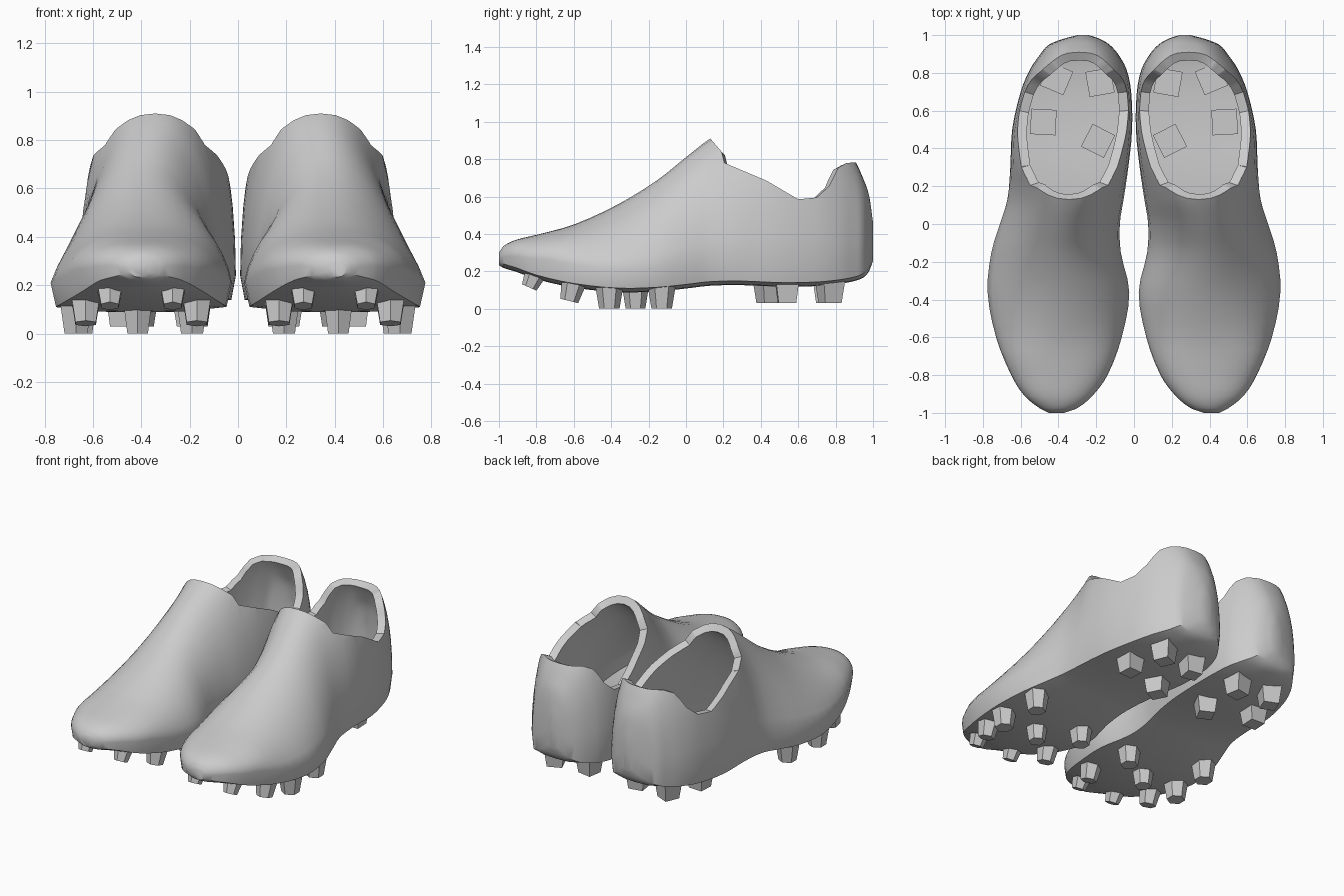
import bpy, bmesh, math
from mathutils import Matrix, Vector

cube = bpy.data.objects.get("Cube")
if cube:
    bpy.data.objects.remove(cube, do_unlink=True)

grey = bpy.data.materials.new("plain_grey")
grey.use_nodes = True
grey.diffuse_color = (0.6, 0.6, 0.6, 1)
grey.node_tree.nodes["Principled BSDF"].inputs["Base Color"].default_value = (0.6, 0.6, 0.6, 1)

# Shoe stations: y, inner x, outer x, sole edge z, crown z, roundness
STATIONS = [
    (-1, .37, .45, .255, .3, 1),
    (-.975, .3, .5, .24, .335, .95),
    (-.91, .22, .58, .22, .368, .85),
    (-.8, .14, .65, .18, .395, .85),
    (-.6, .065, .73, .135, .45, .95),
    (-.36, .025, .775, .11, .56, 1),
    (-.15, .07, .755, .115, .69, 1),
    (0, .075, .71, .13, .81, .95),
    (.13, .055, .67, .145, .91, .85),
    (.3, .03, .655, .148, 1, .75),
    (.5, .01, .645, .14, 1.08, .7),
    (.7, .015, .6, .143, 1.05, .7),
    (.82, .04, .55, .155, .92, .75),
    (.9, .085, .495, .17, .8, .72),
    (.95, .13, .45, .19, .69, .72),
    (.98, .18, .375, .225, .6, .8),
    (1, .24, .3, .28, .46, 1),
]
# Collar line seen from the side: y, z
COLLAR = [(.125, 1.4), (.13, .91), (.19, .84), (.205, .78), (.43, .685),
          (.6, .585), (.7, .595), (.765, .655), (.815, .755), (.86, .78), (1.2, .79)]


def slope(i, k):
    a, b = STATIONS[max(i - 1, 0)], STATIONS[min(i + 1, len(STATIONS) - 1)]
    return (b[k] - a[k]) / (b[0] - a[0])


def stations(steps):
    """Smoothly resample the station table."""
    for i in range(len(STATIONS) - 1):
        a, b = STATIONS[i], STATIONS[i + 1]
        h = b[0] - a[0]
        for s in range(steps):
            t = s / steps
            row = [a[0] + h * t]
            for k in range(1, len(a)):
                row.append((2*t**3 - 3*t**2 + 1) * a[k] + (t**3 - 2*t**2 + t) * h * slope(i, k)
                           + (3*t**2 - 2*t**3) * b[k] + (t**3 - t**2) * h * slope(i + 1, k))
            yield row
    yield STATIONS[-1]


def section(y, xi, xo, zb, zt, power, arc=18):
    """Closed cross-section: arched upper pinched at the instep, then a convex sole."""
    mid, half = (xi + xo) / 2, (xo - xi) / 2
    zm = zb + min(.1, .4 * (zt - zb))
    instep = max(0, 1 - ((y + .2) / .5) ** 2)
    pts = []
    for j in range(arc + 1):
        a = math.pi * j / arc
        c, s = math.cos(a), math.sin(a)
        reach = half * abs(c) ** power * (1 - .25 * instep * s)
        pts.append((mid + math.copysign(reach, c) - .035 * instep * s, y, zm + (zt - zm) * s))
    for f, drop in ((-.94, 0), (-.5, .018), (0, .022), (.5, .018), (.94, 0)):
        pts.append((mid + f * half, y, zb - drop))
    return pts


def loft(bm, rings):
    rows = [[bm.verts.new(p) for p in ring] for ring in rings]
    n = len(rows[0])
    for a, b in zip(rows, rows[1:]):
        for i in range(n):
            j = (i + 1) % n
            bm.faces.new((a[i], a[j], b[j], b[i]))
    bm.faces.new(rows[0])
    bm.faces.new(rows[-1])
    bmesh.ops.recalc_face_normals(bm, faces=bm.faces[:])


def add_object(name, bm):
    mesh = bpy.data.meshes.new(name)
    bm.to_mesh(mesh)
    bm.free()
    mesh.materials.append(grey)
    obj = bpy.data.objects.new(name, mesh)
    bpy.context.collection.objects.link(obj)
    return obj


def bake(obj):
    """Apply all modifiers."""
    graph = bpy.context.evaluated_depsgraph_get()
    mesh = bpy.data.meshes.new_from_object(obj.evaluated_get(graph))
    obj.modifiers.clear()
    obj.data = mesh


def smooth(obj, degrees):
    bpy.ops.object.select_all(action='DESELECT')
    obj.select_set(True)
    bpy.context.view_layer.objects.active = obj
    bpy.ops.object.shade_smooth_by_angle(angle=math.radians(degrees))


def mirrored(obj, name):
    bm = bmesh.new()
    bm.from_mesh(obj.data)
    bmesh.ops.scale(bm, vec=(-1, 1, 1), verts=bm.verts[:])
    bmesh.ops.reverse_faces(bm, faces=bm.faces[:])
    return add_object(name, bm)


def collar_height(y):
    for (ya, za), (yb, zb) in zip(COLLAR, COLLAR[1:]):
        if ya <= y <= yb:
            return za + (zb - za) * (y - ya) / (yb - ya)
    return 9


# Shoe shell, cut open along the collar
bm = bmesh.new()
loft(bm, [section(*row) for row in stations(3)])
shoe = add_object("left_shoe", bm)

bm = bmesh.new()
outline = COLLAR + [(1.2, 1.4)]
loft(bm, [[(x, y, z) for y, z in outline] for x in (-.5, 1.2)])
cutter = add_object("collar_cutter", bm)
cutter.hide_render = True
cut = shoe.modifiers.new("collar", 'BOOLEAN')
cut.operation = 'DIFFERENCE'
cut.solver = 'EXACT'
cut.object = cutter
bake(shoe)
bpy.data.objects.remove(cutter, do_unlink=True)

bm = bmesh.new()
bm.from_mesh(shoe.data)
lids = []
for f in bm.faces:
    c = f.calc_center_median()
    if abs(f.normal.x) < .01 and abs(c.z - collar_height(c.y)) < .001:
        lids.append(f)
bmesh.ops.delete(bm, geom=lids, context='FACES')
bmesh.ops.remove_doubles(bm, verts=bm.verts[:], dist=.004)
bm.to_mesh(shoe.data)
bm.free()

# Wall thickness
wall = shoe.modifiers.new("wall", 'SOLIDIFY')
wall.thickness = .05
wall.offset = -1
bake(shoe)
smooth(shoe, 35)
smooth(mirrored(shoe, "right_shoe"), 35)


# Studs: x, y, foot z, top z, top radius, forward tilt, sides, turn
STUDS = [
    (.27, -.82, .11, .2, .06, 24, 6, 0), (.53, -.82, .11, .2, .06, 24, 6, 0),
    (.17, -.61, .04, .16, .07, 14, 6, 0), (.63, -.61, .04, .16, .07, 14, 6, 0),
    (.67, -.41, 0, .14, .078, 0, 6, 0), (.415, -.41, 0, .14, .07, 0, 6, 0),
    (.19, -.27, 0, .14, .075, 0, 6, 0), (.65, -.13, 0, .14, .078, 0, 6, 0),
    (.19, .44, .03, .195, .095, 0, 4, 72), (.48, .54, .03, .195, .095, 0, 4, 48),
    (.41, .77, .03, .195, .095, 0, 4, 68), (.18, .75, .03, .195, .095, 0, 4, 35),
]
bm = bmesh.new()
for x, y, foot, top, radius, tilt, sides, turn in STUDS:
    place = (Matrix.Translation(Vector((x, y, (foot + top) / 2)))
             @ Matrix.Rotation(math.radians(-tilt), 4, 'X')
             @ Matrix.Rotation(math.radians(turn), 4, 'Z'))
    bmesh.ops.create_cone(bm, cap_ends=True, segments=sides, radius1=radius * .7,
                          radius2=radius, depth=top - foot, matrix=place)
studs = add_object("left_studs", bm)
mirrored(studs, "right_studs")
